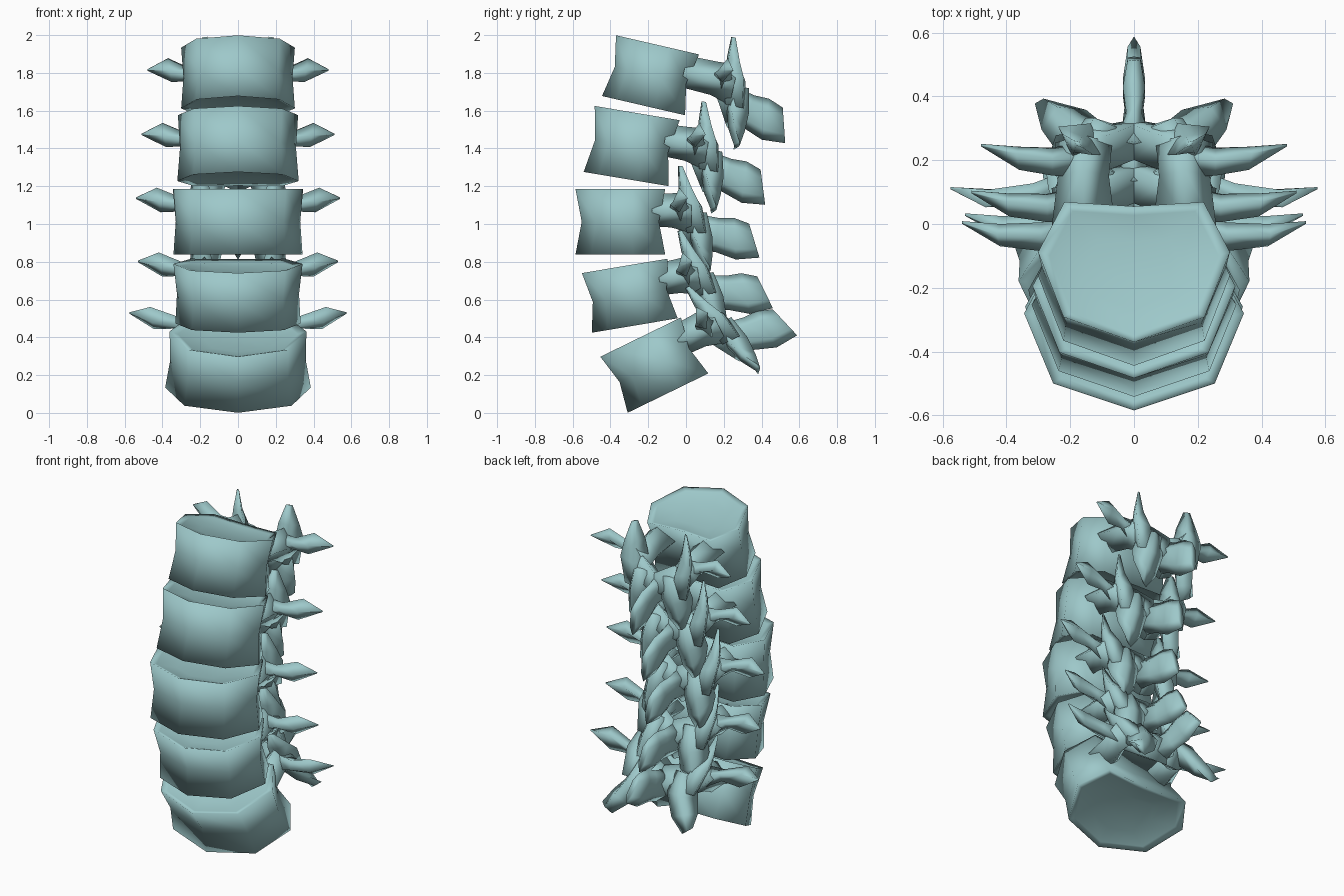
import bpy, bmesh, math
from mathutils import Vector, Matrix

if "Cube" in bpy.data.objects:
    bpy.data.objects.remove(bpy.data.objects["Cube"])


def skin(bm, rings):
    """Bridge successive rings of points and cap both ends."""
    vr = [[bm.verts.new(p) for p in r] for r in rings]
    n = len(vr[0])
    for a, b in zip(vr, vr[1:]):
        for i in range(n):
            j = (i + 1) % n
            bm.faces.new((a[i], a[j], b[j], b[i]))
    bm.faces.new(vr[0])
    bm.faces.new(vr[-1])


def process(bm, sections, shift, sx=1):
    """Four-sided bony process: sections are (centre, half axis u, half axis v)."""
    rings = []
    for c, u, v in sections:
        c, u, v = Vector(c) + Vector((0, shift, 0)), Vector(u), Vector(v)
        rings.append([(p.x * sx, p.y, p.z) for p in (c + u, c + v, c - u, c - v)])
    skin(bm, rings)


def body(bm, wt, wb, d, h):
    """Waisted eight-sided vertebral body with dished end plates."""
    half = [(0, -.235), (.75, -.15), (1.02, .07), (.74, .24)]
    outline = half + [(0, .225)] + [(-x, y) for x, y in half[:0:-1]]
    wm = (wt + wb) / 2
    levels = [(h - .03, wt * .5, .5), (h - .012, wt * .88, .88), (h, wt, 1),
              (0, wm * .96, .86),
              (-h, wb, 1), (-h + .012, wb * .88, .88), (-h + .03, wb * .5, .5)]
    skin(bm, [[(x * w, y * d * k, z) for x, y in outline] for z, w, k in levels])


def vertebra(name, y, z, tilt, wt, wb, d, h, shift, tip, flare):
    bm = bmesh.new()
    body(bm, wt, wb, d, h)
    w = (wt + wb) / 2 / .335
    for sx in (1, -1):
        # pedicle
        process(bm, [((.18 * w, .17 - shift, .06), (.10, 0, 0), (0, 0, .085)),
                     ((.18 * w, .28, .06), (.08, 0, 0), (0, 0, .09)),
                     ((.18 * w, .39, .05), (.09, 0, 0), (0, 0, .11))], shift, sx)
        # transverse process
        process(bm, [((.16 * w, .34, .04), (0, .06, 0), (0, 0, .08)),
                     ((.29 * w, .32, .09), (0, .045, 0), (0, 0, .035)),
                     ((tip - .12, .325, .115), (0, .035, .01), (.01, 0, .065)),
                     ((tip, .365, .125), (0, .004, 0), (0, 0, .004))], shift, sx)
        # superior articular process
        process(bm, [((.16 * w, .42, -.06), (.07, .04, 0), (-.03, .055, 0)),
                     ((.19 * w, .39, .08), (.07, .04, .02), (-.025, .055, 0)),
                     ((.20 * w, .355, .18), (.05, .035, 0), (-.015, .025, 0)),
                     ((.20 * w, .33, .295), (.015, .012, 0), (-.003, .006, 0))], shift, sx)
        # lamina
        process(bm, [((.18 * w, .36, .03), (0, .085, 0), (0, 0, .09)),
                     ((.10 * w, .39, -.02), (0, .075, 0), (0, .01, .12)),
                     ((0, .425, -.06), (0, .065, 0), (0, .02, .12))], shift, sx)
        # inferior articular process
        process(bm, [((.13 * w, .42, .05), (.06, -.02, 0), (.01, .05, 0)),
                     ((.15 * w, .44, -.08), (.085, -.035, 0), (.02, .06, 0)),
                     ((.16 * w + flare * .5, .455, -.18), (.07, -.02, .03), (.02, .045, 0)),
                     ((.17 * w + flare, .475, -.26), (.035, .01, .025), (.008, .015, 0))],
                shift, sx)
    # spinous process: a tall narrow blade, flat in the middle
    rings = []
    for yt, zt, yb, zb, t in ((.42, .04, .42, -.15, .06), (.53, .02, .51, -.16, .024),
                              (.61, .02, .62, -.20, .035), (.69, -.01, .745, -.19, .02)):
        a, b = Vector((0, yt + shift * .6, zt)), Vector((0, yb + shift * .6, zb))
        m, s = (a + b) / 2, Vector((t, 0, 0))
        q = (a - b) * .25
        rings.append([a, m + q + s, m - q + s, b, m - q - s, m + q - s])
    skin(bm, rings)
    # tilt into the curve of the column
    bm.transform(Matrix.Translation((0, y, z)) @ Matrix.Rotation(math.radians(tilt), 4, 'X'))
    bmesh.ops.recalc_face_normals(bm, faces=bm.faces)
    me = bpy.data.meshes.new(name)
    bm.to_mesh(me)
    bm.free()
    ob = bpy.data.objects.new(name, me)
    bpy.context.collection.objects.link(ob)
    mat = bpy.data.materials.get("bone") or bpy.data.materials.new("bone")
    mat.diffuse_color = (.34, .58, .59, 1)
    mat.use_nodes = True
    mat.node_tree.nodes["Principled BSDF"].inputs["Base Color"].default_value = mat.diffuse_color
    me.materials.append(mat)
    bpy.ops.object.select_all(action='DESELECT')
    ob.select_set(True)
    bpy.context.view_layer.objects.active = ob
    bpy.ops.object.shade_smooth()


# y, z, tilt, top half width, bottom half width, depth scale, half height,
# arch shift, transverse tip x, inferior flare
column = [
    (-.190, 1.788, -13, .295, .295, .95, .165, .055, .48, .01),
    (-.290, 1.413, -9.5, .312, .315, .96, .177, .01, .51, .01),
    (-.350, 1.012, 0, .338, .335, 1.0, .173, -.01, .54, .01),
    (-.300, .620, 9.5, .335, .325, .97, .160, -.01, .53, .02),
    (-.170, .252, 26, .355, .378, 1.0, .165, .01, .575, .09),
]
for i, row in enumerate(column, 1):
    vertebra(f"lumbar_vertebra_{i}", *row)
